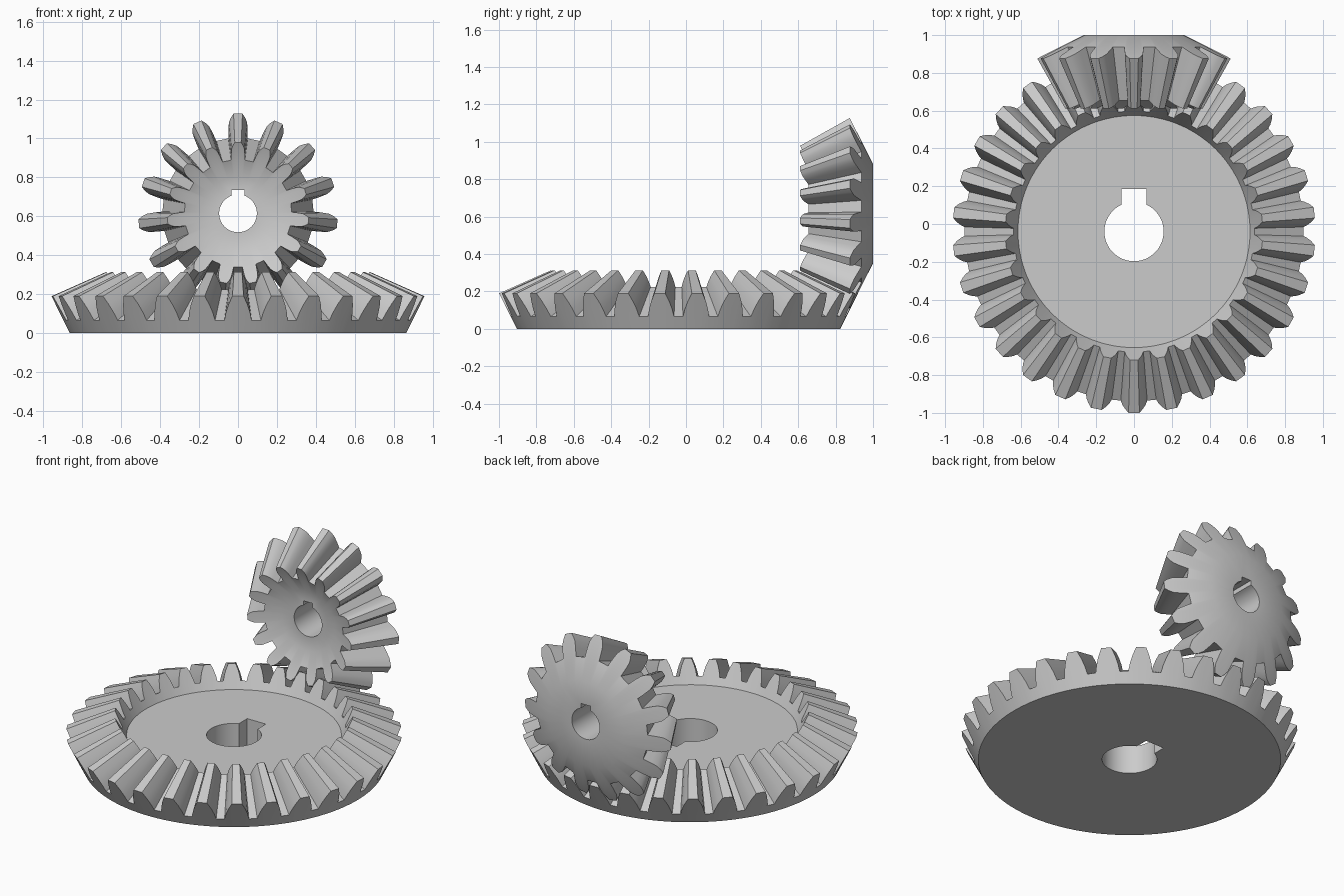
import bpy, bmesh, math
from mathutils import Vector

cube = bpy.data.objects.get("Cube")
if cube:
    bpy.data.objects.remove(cube, do_unlink=True)

steel = bpy.data.materials.new("light_grey_steel")
steel.use_nodes = True
GREY = (0.6, 0.6, 0.6, 1)
steel.diffuse_color = GREY
steel.node_tree.nodes["Principled BSDF"].inputs["Base Color"].default_value = GREY

APEX = Vector((0, -0.04, 0.615))   # where the two shafts' axes cross
WHEEL_R, PINION_R = 0.938, 0.469   # pitch radii, two to one
INNER = 0.71                       # inner tooth end, scaled towards the apex


def bore_outline(radius, half_key, key_top, steps=40):
    """Round hole with a rectangular keyway at the +y side."""
    start = math.asin(half_key / radius)
    pts = [(-half_key, key_top), (half_key, key_top)]
    for i in range(steps + 1):
        a = start + (2 * math.pi - 2 * start) * i / steps
        pts.append((radius * math.sin(a), radius * math.cos(a)))
    return pts


def bevel_gear(name, teeth, radius, depth, flank, base, bore, place):
    """flank: (height, half width) pairs from root to tip on the back cone."""
    slope = math.hypot(radius, depth)
    c, s = depth / slope, radius / slope
    bm = bmesh.new()

    def point(angle, h, scale):
        r, t = radius + h * c, depth - h * s
        return bm.verts.new(place(Vector((r * math.sin(angle), r * math.cos(angle), t)) * scale))

    # Angle and height of every outline point, tooth after tooth
    outline = []
    for i in range(teeth):
        mid = 2 * math.pi * i / teeth
        half = [(w / (radius + h * c), h) for h, w in flank]
        outline += [(mid - a, h) for a, h in half]
        outline += [(mid + a, h) for a, h in reversed(half)]

    def ring(scale, flat):
        return [point(a, base if flat else h, scale) for a, h in outline]

    def loft(a, b):
        n = len(a)
        for i in range(n):
            j = (i + 1) % n
            bm.faces.new((a[i], a[j], b[j], b[i]))

    # Back cone, tooth surfaces and inner cone
    rings = [ring(1, True), ring(1, False), ring(INNER, False), ring(INNER, True)]
    for a, b in zip(rings, rings[1:]):
        loft(a, b)

    # Bore with keyway
    t = depth - base * s
    holes = [[bm.verts.new(place(Vector((x, y, t * k)))) for x, y in bore]
             for k in (1, INNER)]
    loft(*holes)

    # Flat end faces around the bore
    axis = place(Vector((0, 0, 1))) - place(Vector((0, 0, 0)))
    for rim, hole in ((rings[0], holes[0]), (rings[3], holes[1])):
        edges = [bm.edges.get((l[i - 1], l[i])) for l in (rim, hole) for i in range(len(l))]
        bmesh.ops.triangle_fill(bm, use_beauty=True, edges=edges, normal=axis)

    bmesh.ops.recalc_face_normals(bm, faces=bm.faces[:])
    mesh = bpy.data.meshes.new(name)
    bm.to_mesh(mesh)
    bm.free()
    mesh.materials.append(steel)
    obj = bpy.data.objects.new(name, mesh)
    bpy.context.collection.objects.link(obj)
    bpy.ops.object.select_all(action='DESELECT')
    obj.select_set(True)
    bpy.context.view_layer.objects.active = obj
    bpy.ops.object.shade_smooth_by_angle(angle=math.radians(30))
    return obj


# Large wheel lying flat, teeth facing up
bevel_gear("crown_wheel", 30, WHEEL_R, PINION_R,
           [(-0.09, 0.07), (-0.045, 0.062), (0, 0.049), (0.049, 0.029)],
           -0.163, bore_outline(0.157, 0.065, 0.225),
           lambda v: APEX + Vector((v.x, v.y, -v.z)))

# Small pinion standing upright at the back
bevel_gear("pinion", 15, PINION_R, WHEEL_R,
           [(-0.09, 0.05), (-0.04, 0.0495), (0, 0.047), (0.026, 0.037), (0.049, 0.023)],
           -0.228, bore_outline(0.097, 0.033, 0.12),
           lambda v: APEX + Vector((v.x, v.z, v.y)))
